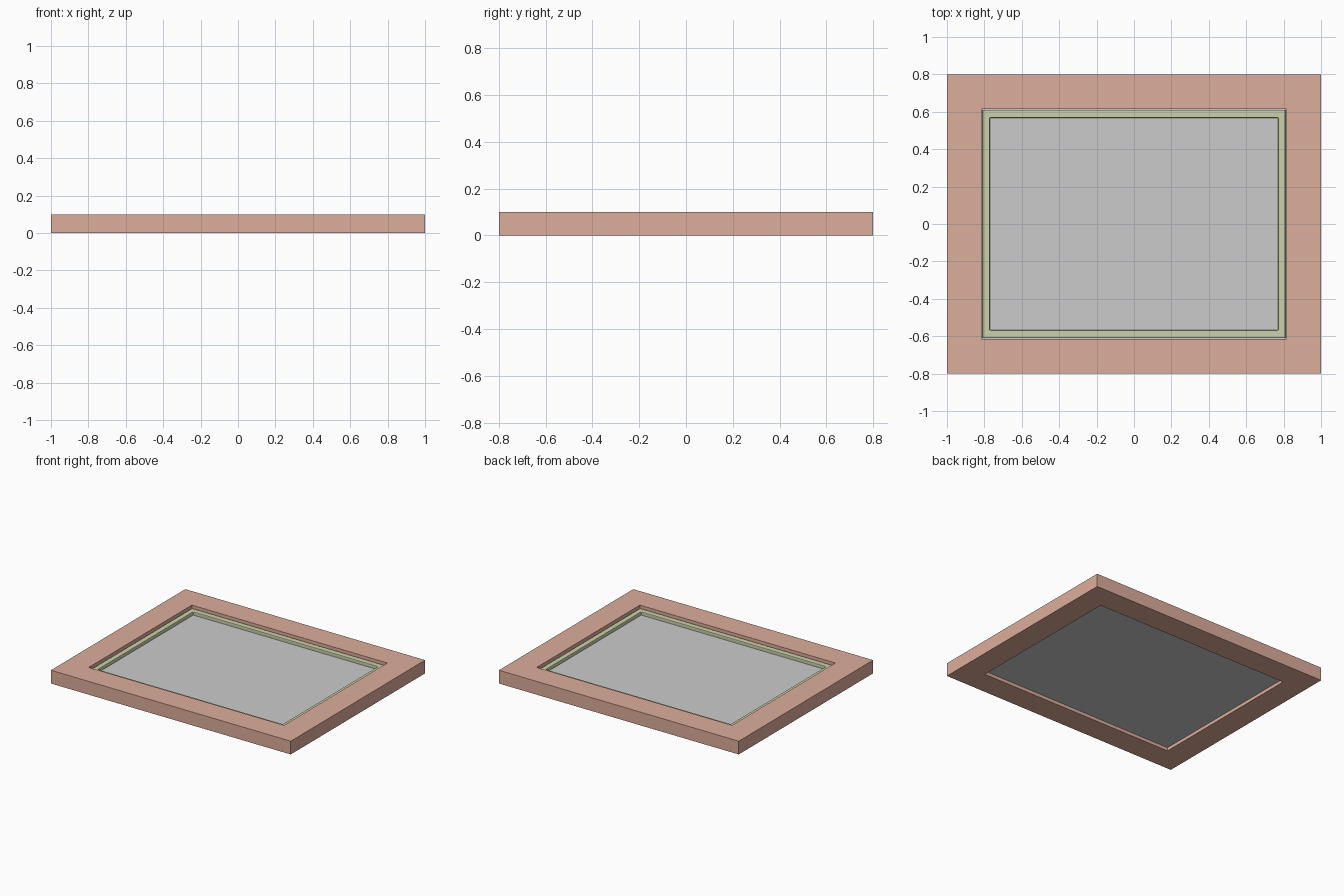
import bpy, bmesh

if "Cube" in bpy.data.objects:
    bpy.data.objects.remove(bpy.data.objects["Cube"])


def material(name, color):
    m = bpy.data.materials.new(name)
    m.diffuse_color = color
    m.use_nodes = True
    m.node_tree.nodes["Principled BSDF"].inputs["Base Color"].default_value = m.diffuse_color
    return m


def finish(bm, name, mat=None):
    bmesh.ops.recalc_face_normals(bm, faces=bm.faces[:])
    me = bpy.data.meshes.new(name)
    bm.to_mesh(me)
    bm.free()
    ob = bpy.data.objects.new(name, me)
    bpy.context.collection.objects.link(ob)
    if mat:
        me.materials.append(mat)
    return ob


def rect_ring(name, profile, mat):
    """Sweep a closed (half x, half y, z) profile around a mitred rectangle."""
    bm = bmesh.new()
    corners = [(1, 1), (-1, 1), (-1, -1), (1, -1)]
    loops = [[bm.verts.new((sx * x, sy * y, z)) for x, y, z in profile]
             for sx, sy in corners]
    n = len(profile)
    for i in range(4):
        a, b = loops[i], loops[(i + 1) % 4]
        for j in range(n):
            k = (j + 1) % n
            bm.faces.new((a[j], a[k], b[k], b[j]))
    return finish(bm, name, mat)


def box(name, half_x, half_y, z0, z1, mat=None):
    bm = bmesh.new()
    bmesh.ops.create_cube(bm, size=1)
    for v in bm.verts:
        v.co.x *= 2 * half_x
        v.co.y *= 2 * half_y
        v.co.z = z1 if v.co.z > 0 else z0
    return finish(bm, name, mat)


wood = material("frame_wood", (0.72, 0.42, 0.33, 1))
liner = material("liner_green", (0.60, 0.64, 0.40, 1))

# Outer frame
rect_ring("outer_frame", [(1.0, 0.8, 0), (1.0, 0.8, 0.1),
                          (0.815, 0.615, 0.1), (0.815, 0.615, 0)], wood)

# Inner liner, set down inside the frame, with softened edges
inner_liner = rect_ring("inner_liner", [(0.81, 0.61, 0.045), (0.81, 0.61, 0.08),
                                        (0.77, 0.567, 0.08), (0.77, 0.567, 0.045)], liner)
bevel = inner_liner.modifiers.new("soft_edges", 'BEVEL')
bevel.width = 0.005
bevel.segments = 2

# Flat picture panel closing the opening
box("picture_panel", 0.815, 0.615, 0.025, 0.055)
